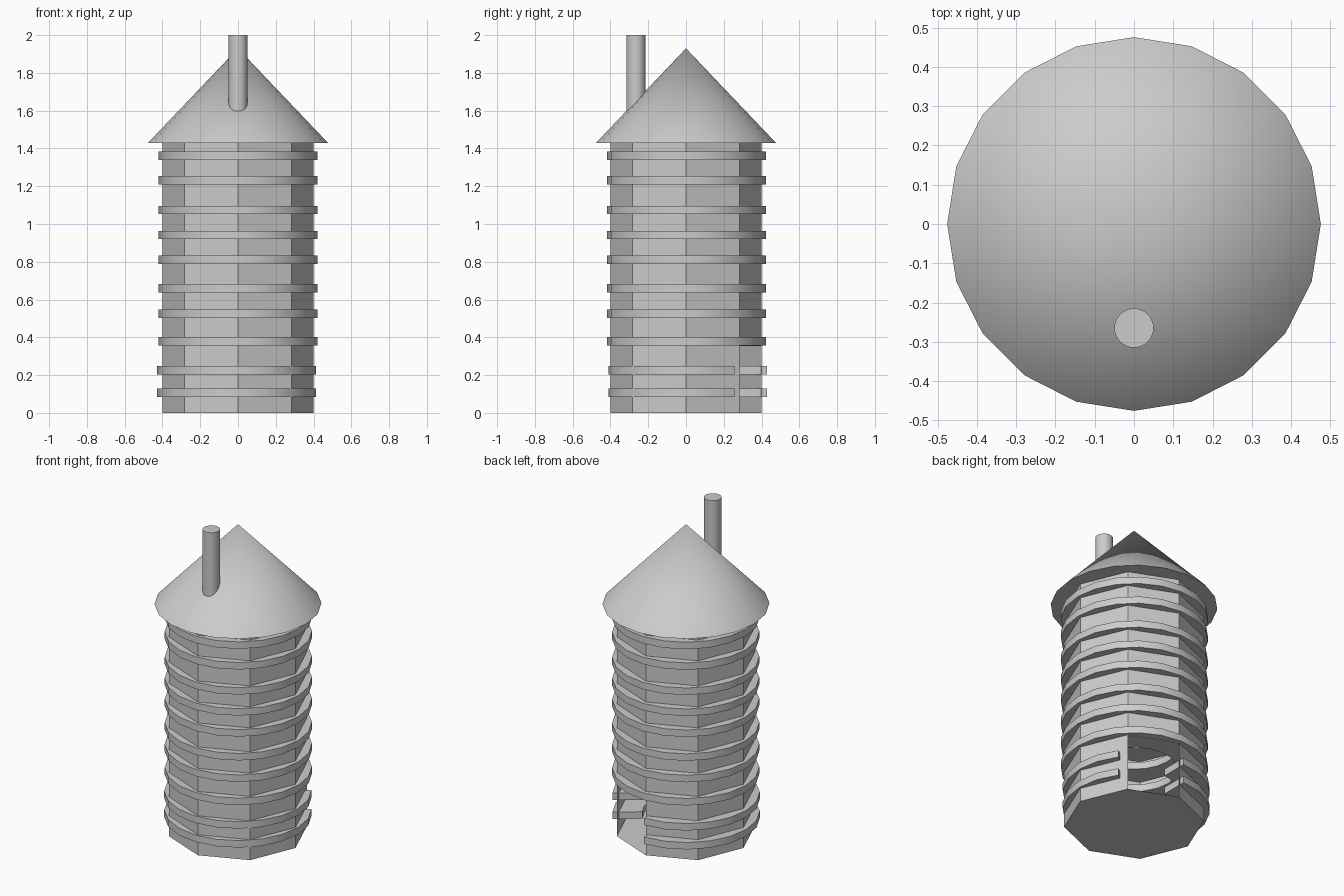
import bpy, bmesh
from math import sin, cos, pi, radians

if "Cube" in bpy.data.objects:
    bpy.data.objects.remove(bpy.data.objects["Cube"])


def finish(bm, name, smooth=True):
    bmesh.ops.recalc_face_normals(bm, faces=bm.faces)
    me = bpy.data.meshes.new(name)
    bm.to_mesh(me)
    bm.free()
    ob = bpy.data.objects.new(name, me)
    bpy.context.collection.objects.link(ob)
    if smooth:
        bpy.context.view_layer.objects.active = ob
        ob.select_set(True)
        bpy.ops.object.shade_smooth_by_angle(angle=radians(35))
        ob.select_set(False)
    return ob


def cone(name, sides, r1, r2, z0, z1, x=0, y=0):
    bm = bmesh.new()
    bmesh.ops.create_cone(bm, cap_ends=True, segments=sides, radius1=r1,
                          radius2=r2, depth=z1 - z0)
    bmesh.ops.translate(bm, verts=bm.verts, vec=(x, y, (z0 + z1) / 2))
    bmesh.ops.remove_doubles(bm, verts=bm.verts, dist=1e-5)
    return finish(bm, name)


def hoop(name, z, start=0, count=20, x=0.0, y=0.0, outer=0.42, inner=0.25, h=0.044):
    """Flat 20-sided ring; with count < 20 it is an open arc with capped ends."""
    bm = bmesh.new()
    section = [(outer, -h / 2), (outer, h / 2), (inner, h / 2), (inner, -h / 2)]
    closed = count == 20
    loops = []
    for i in range(count if closed else count + 1):
        a = (start + i) * pi / 10
        loops.append([bm.verts.new((x + r * cos(a), y + r * sin(a), z + dz))
                      for r, dz in section])
    for i in range(count):
        a, b = loops[i], loops[(i + 1) % len(loops)]
        for j in range(4):
            k = (j + 1) % 4
            bm.faces.new((a[j], b[j], b[k], a[k]))
    if not closed:
        bm.faces.new(loops[0])
        bm.faces.new(loops[-1])
    return finish(bm, name)


# Octagonal hollow body with the lower part of one back-right panel left open
bm = bmesh.new()
levels = [[bm.verts.new((0.4 * cos(i * pi / 4), 0.4 * sin(i * pi / 4), z))
           for i in range(8)] for z in (0, 0.355, 1.43)]
for lo, (a, b) in enumerate(zip(levels, levels[1:])):
    for i in range(8):
        if lo == 0 and i == 1:
            continue
        j = (i + 1) % 8
        bm.faces.new((a[i], a[j], b[j], b[i]))
bm.faces.new(levels[0][::-1])
bm.faces.new(levels[2])
finish(bm, "tower_body", smooth=False)

# Full hoops up the tower
for n, z in enumerate((0.379, 0.525, 0.66, 0.81, 0.942, 1.074, 1.232, 1.362)):
    hoop(f"hoop_{n + 1}", z, y=0.003)

# Lower hoops, broken at the doorway
for n, z in enumerate((0.107, 0.226)):
    hoop(f"door_hoop_{n + 1}", z, start=5, count=17, x=-0.008, y=0.01)

# Conical roof and chimney pipe
cone("roof", 20, 0.476, 0, 1.43, 1.93)
cone("chimney", 32, 0.05, 0.05, 1.52, 2.0, y=-0.265)
